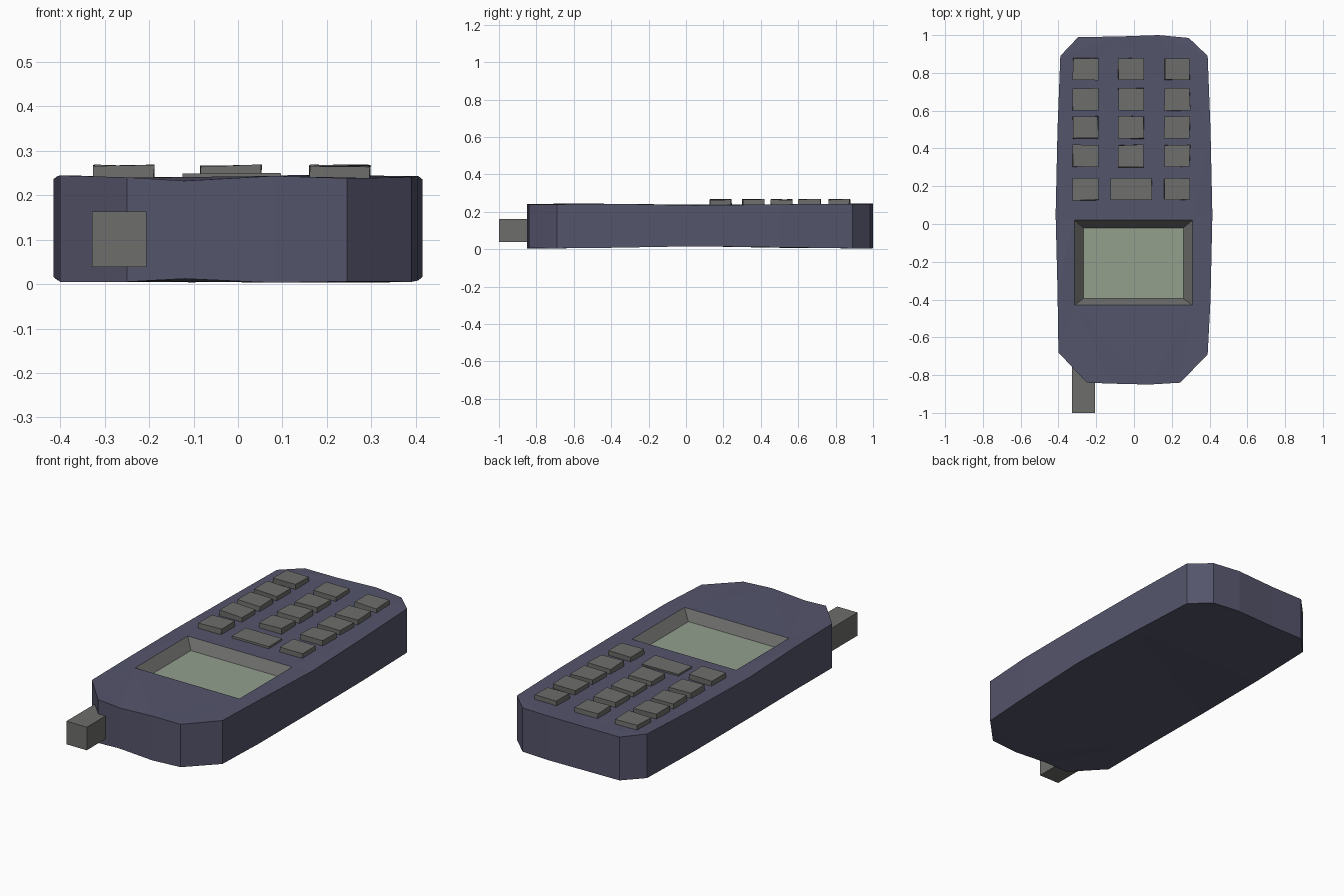
import bpy, bmesh, random

random.seed(4)
if "Cube" in bpy.data.objects:
    bpy.data.objects.remove(bpy.data.objects["Cube"])


def material(name, rgb):
    m = bpy.data.materials.new(name)
    m.use_nodes = True
    m.diffuse_color = (*rgb, 1)
    m.node_tree.nodes["Principled BSDF"].inputs["Base Color"].default_value = (*rgb, 1)
    return m


BLUE = material("slate blue casing", (0.09, 0.09, 0.15))
GREY = material("key grey", (0.155, 0.155, 0.15))
GREEN = material("screen green", (0.29, 0.35, 0.27))


def finish(name, bm, *mats):
    bmesh.ops.recalc_face_normals(bm, faces=bm.faces)
    mesh = bpy.data.meshes.new(name)
    bm.to_mesh(mesh)
    bm.free()
    for m in mats:
        mesh.materials.append(m)
    obj = bpy.data.objects.new(name, mesh)
    bpy.context.collection.objects.link(obj)
    return obj


def block(name, x0, x1, y0, y1, z0, z1, mat, wobble=0.0):
    """Box between two corners, with slightly uneven hand-cut corners."""
    bm = bmesh.new()
    bmesh.ops.create_cube(bm, size=1)
    for v in bm.verts:
        a, b, c = (t + 0.5 for t in v.co)
        v.co = (x0 + a * (x1 - x0), y0 + b * (y1 - y0), z0 + c * (z1 - z0))
        for i in range(3):
            v.co[i] += random.uniform(-wobble, wobble)
    return finish(name, bm, mat)


def loop(bm, points):
    verts = [bm.verts.new(p) for p in points]
    edges = [bm.edges.new((a, b)) for a, b in zip(verts, verts[1:] + verts[:1])]
    return verts, edges


def bridge(bm, a, b, mat=0):
    for i in range(len(a)):
        j = (i + 1) % len(a)
        bm.faces.new((a[i], a[j], b[j], b[i])).material_index = mat


# Casing: wobbly outline with (x, y, bottom z, top z)
outline = [
    (-0.25, -0.84, 0.005, 0.24), (-0.12, -0.845, 0.012, 0.232),
    (0.08, -0.85, 0.003, 0.243), (0.245, -0.84, 0.006, 0.238),
    (0.39, -0.69, 0.005, 0.24), (0.405, -0.4, 0.008, 0.243),
    (0.415, 0.05, 0.016, 0.235), (0.405, 0.5, 0.01, 0.24),
    (0.39, 0.89, 0.005, 0.243), (0.29, 0.985, 0.003, 0.24),
    (0.13, 1.0, 0.006, 0.245), (-0.1, 0.992, 0.004, 0.24),
    (-0.295, 0.99, 0.005, 0.24), (-0.39, 0.89, 0.005, 0.244),
    (-0.405, 0.5, 0.008, 0.238), (-0.415, 0.05, 0.016, 0.236),
    (-0.405, -0.35, 0.01, 0.243), (-0.4, -0.68, 0.005, 0.244),
]
bm = bmesh.new()
low, low_edges = loop(bm, [(x, y, lo) for x, y, lo, hi in outline])
top, top_edges = loop(bm, [(x, y, hi) for x, y, lo, hi in outline])
bridge(bm, low, top)


def rectangle(x0, x1, y0, y1, z):
    return [(x0, y0, z), (x1, y0, z), (x1, y1, z), (x0, y1, z)]


# Screen recess: sloping grey rim around a sunken green screen
rim, rim_edges = loop(bm, rectangle(-0.315, 0.31, -0.43, 0.02, 0.238))
floor, _ = loop(bm, rectangle(-0.268, 0.262, -0.395, -0.02, 0.187))
bmesh.ops.triangle_fill(bm, edges=low_edges, use_beauty=True)
bmesh.ops.triangle_fill(bm, edges=top_edges + rim_edges, use_beauty=True)
bridge(bm, rim, floor, 1)
bm.faces.new(floor).material_index = 2
finish("casing_with_screen", bm, BLUE, GREY, GREEN)

# Keypad: three columns by five rows, with a wide key nearest the screen
for row, y in enumerate((0.185, 0.36, 0.51, 0.66, 0.82)):
    for col, x in enumerate((-0.257, -0.016, 0.229)):
        wide = row == 0 and col == 1
        half, height = (0.11, 0.25) if wide else (0.067, 0.266)
        block(f"key_{row + 1}_{col + 1}", x - half, x + half,
              y - 0.058, y + 0.058, 0.225, height, GREY, 0.003)

# Stub aerial
block("aerial", -0.328, -0.206, -1.0, -0.66, 0.038, 0.163, GREY)
